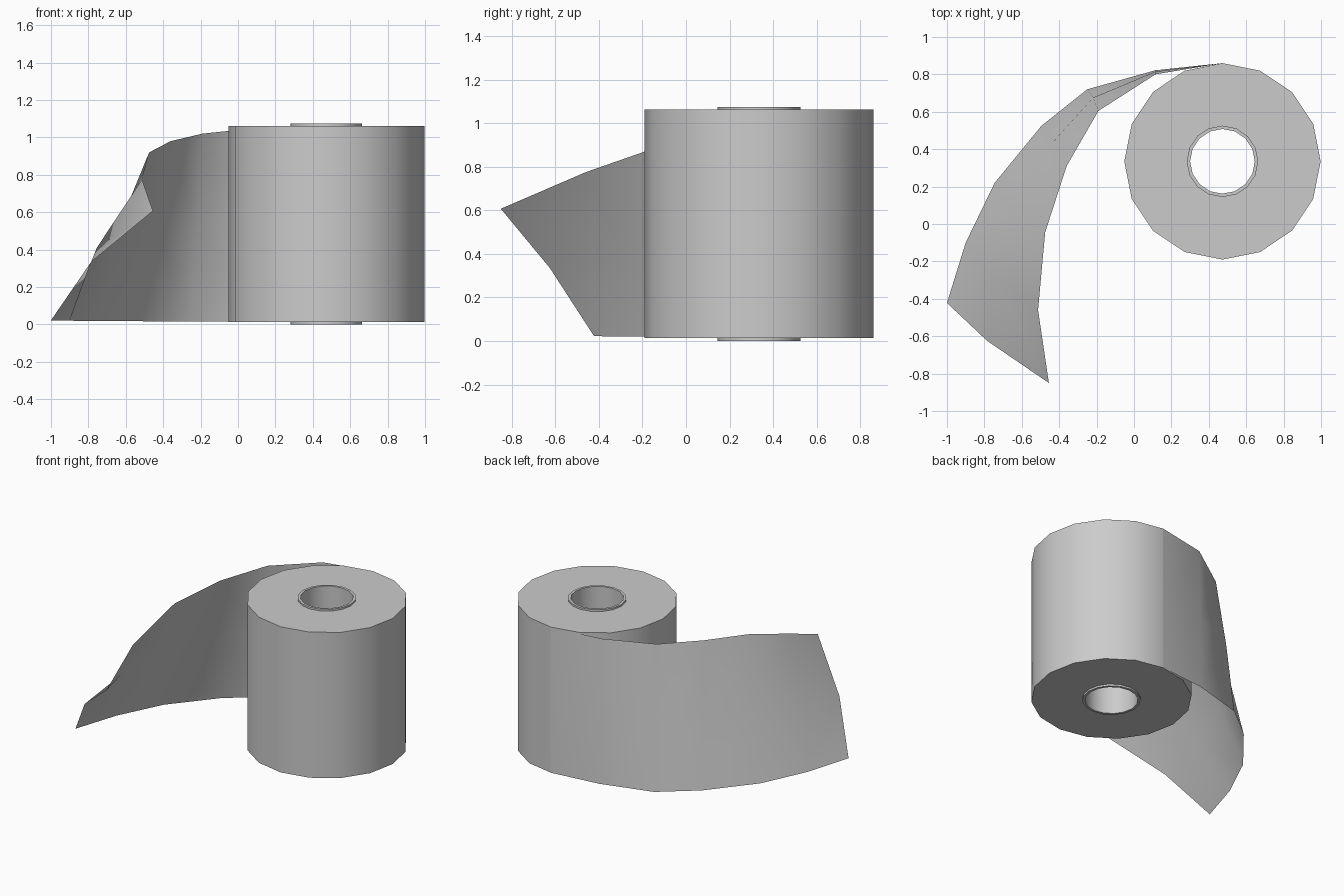
import bpy
import bmesh
from math import cos, sin, tau, radians

if "Cube" in bpy.data.objects:
    bpy.data.objects.remove(bpy.data.objects["Cube"])

CENTRE = (0.473, 0.335)
SIDES = 16


def make_object(name, bm, angle):
    mesh = bpy.data.meshes.new(name)
    bm.to_mesh(mesh)
    bm.free()
    ob = bpy.data.objects.new(name, mesh)
    bpy.context.collection.objects.link(ob)
    bpy.ops.object.select_all(action='DESELECT')
    ob.select_set(True)
    bpy.context.view_layer.objects.active = ob
    bpy.ops.object.shade_smooth_by_angle(angle=radians(angle))
    return ob


def tube(name, inner, outer, z0, z1):
    """Hollow cylinder: a rectangular profile turned around the roll axis."""
    profile = [(inner, z0), (outer, z0), (outer, z1), (inner, z1)]
    bm = bmesh.new()
    rings = []
    for i in range(SIDES):
        a = tau * i / SIDES
        rings.append([bm.verts.new((CENTRE[0] + r * cos(a), CENTRE[1] + r * sin(a), z))
                      for r, z in profile])
    for i in range(SIDES):
        p, q = rings[i], rings[(i + 1) % SIDES]
        for j in range(4):
            k = (j + 1) % 4
            bm.faces.new((p[j], q[j], q[k], p[k]))
    bmesh.ops.recalc_face_normals(bm, faces=bm.faces)
    return make_object(name, bm, 30)


# Wound paper and cardboard core
tube("paper_roll", 0.185, 0.525, 0.013, 1.062)
tube("cardboard_core", 0.173, 0.191, 0.0, 1.075)

# Loose sheet: bottom, middle and top edge of each column, leaving the roll at the back
columns = [
    [(0.473, 0.86, 0.013), (0.473, 0.86, 0.54), (0.473, 0.86, 1.062)],
    [(0.115, 0.822, 0.015), (0.115, 0.815, 0.54), (0.115, 0.80, 1.052)],
    [(-0.25, 0.72, 0.015), (-0.22, 0.675, 0.52), (-0.19, 0.605, 1.02)],
    [(-0.495, 0.525, 0.017), (-0.44, 0.43, 0.50), (-0.36, 0.31, 0.98)],
    [(-0.745, 0.22, 0.018), (-0.66, 0.09, 0.47), (-0.475, -0.045, 0.92)],
    [(-0.90, -0.10, 0.02), (-0.755, -0.26, 0.41), (-0.513, -0.46, 0.775)],
    [(-1.0, -0.422, 0.022), (-0.785, -0.625, 0.335), (-0.455, -0.85, 0.607)],
]
bm = bmesh.new()
grid = [[bm.verts.new(p) for p in col] for col in columns]
for a, b in zip(grid, grid[1:]):
    for j in range(2):
        bm.faces.new((a[j], a[j + 1], b[j + 1], b[j]))
bmesh.ops.reverse_faces(bm, faces=bm.faces)
bm.normal_update()
# Outside of the sheet faces the back, like the outside of the roll
bm.faces.ensure_lookup_table()
if bm.faces[0].normal.y < 0:
    bmesh.ops.reverse_faces(bm, faces=bm.faces)
make_object("loose_sheet", bm, 30)
